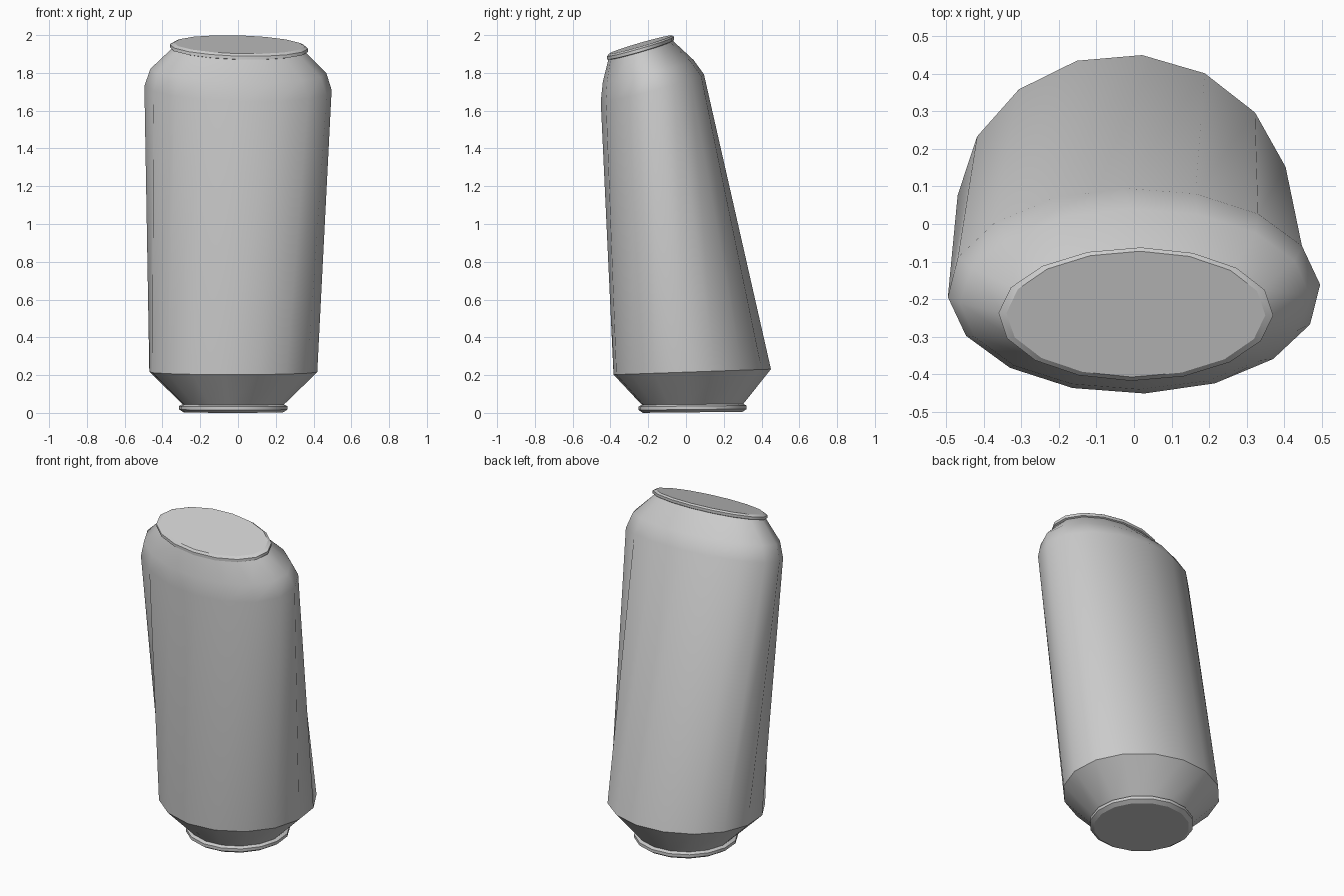
import bpy
import bmesh
from math import cos, sin, radians, tau

SIDES = 16
PHASE = radians(-6)

cube = bpy.data.objects.get("Cube")
if cube:
    bpy.data.objects.remove(cube)

metal = bpy.data.materials.new("plain grey metal")
metal.use_nodes = True
GREY = (0.6, 0.6, 0.6, 1)
metal.diffuse_color = GREY
metal.node_tree.nodes["Principled BSDF"].inputs["Base Color"].default_value = GREY


def ring(centre, across, along, tilt):
    """Skewed ellipse on a tilted plane: two half-axes and a slope in x and y."""
    points = []
    for i in range(SIDES):
        t = PHASE + tau * i / SIDES
        dx = across[0] * cos(t) + along[0] * sin(t)
        dy = across[1] * cos(t) + along[1] * sin(t)
        dz = tilt[0] * dx + tilt[1] * dy
        points.append((centre[0] + dx, centre[1] + dy, centre[2] + dz))
    return points


def loft(name, rings, sharp=(), bottom=False, top=False):
    """Skin rings from low to high, with optional flat ends and sharp rings."""
    bm = bmesh.new()
    loops = [[bm.verts.new(p) for p in r] for r in rings]
    for low, high in zip(loops, loops[1:]):
        for i in range(SIDES):
            j = (i + 1) % SIDES
            bm.faces.new((low[i], low[j], high[j], high[i])).smooth = True
    if bottom:
        bm.faces.new(loops[0][::-1])
    if top:
        bm.faces.new(loops[-1])
    for k in sharp:
        for i in range(SIDES):
            bm.edges.get((loops[k][i], loops[k][i - 1])).smooth = False
    mesh = bpy.data.meshes.new(name)
    bm.to_mesh(mesh)
    bm.free()
    mesh.materials.append(metal)
    obj = bpy.data.objects.new(name, mesh)
    bpy.context.collection.objects.link(obj)


def base_ring(z, r):
    return ring((-0.025, 0.035, z), (r, 0), (0, r), (0, 0.01))


def rim_ring(z, r):
    return ring((0.005, -0.24, z), (r, 0.015), (-0.025, r * 0.485), (-0.03, 0.29))


# Shared boundaries between the parts
base_neck = base_ring(0.045, 0.27)
lower_edge = ring((-0.025, 0.033, 0.217), (0.447, 0), (0, 0.419), (0, 0.035))
top_neck = rim_ring(1.92, 0.352)

# Leaning body with its rounded shoulder
loft("can_body", [
    lower_edge,
    ring((0, -0.178, 1.72), (0.49, 0.045), (-0.08, 0.27), (-0.03, 0.26)),
    ring((0.002, -0.2, 1.81), (0.462, 0.035), (-0.06, 0.238), (-0.03, 0.24)),
    top_neck,
])

# Tapered foot and its lip
loft("tapered_foot", [base_neck, lower_edge])
loft("base_lip", [
    base_ring(0.003, 0.265), base_ring(0.018, 0.288),
    base_ring(0.036, 0.288), base_neck,
], sharp=(0, 1, 2), bottom=True)

# Slanted rim and flat lid
loft("rim_and_lid", [
    top_neck, rim_ring(1.923, 0.365), rim_ring(1.94, 0.365),
    rim_ring(1.95, 0.344),
], sharp=(1, 2, 3), top=True)
